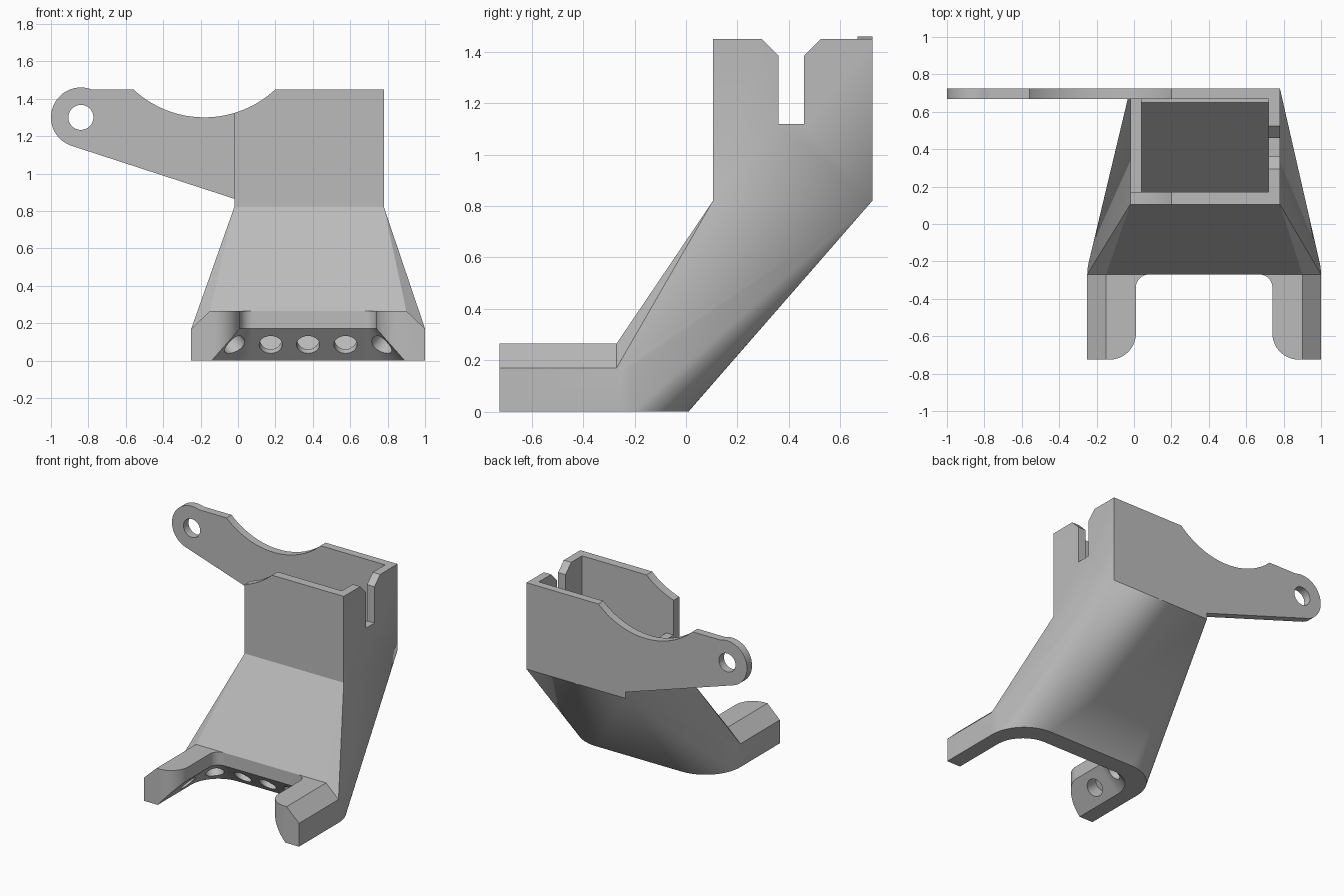
import bpy, bmesh, math
from mathutils import Vector

if "Cube" in bpy.data.objects:
    bpy.data.objects.remove(bpy.data.objects["Cube"])

grey = bpy.data.materials.new("plain grey")
grey.use_nodes = True
grey.diffuse_color = (0.5, 0.5, 0.5, 1)
grey.node_tree.nodes["Principled BSDF"].inputs["Base Color"].default_value = (0.5, 0.5, 0.5, 1)

CX = 0.375          # centre line of the base
FRONT = -0.27       # front edge of the duct body


def finish(bm, name):
    bmesh.ops.recalc_face_normals(bm, faces=bm.faces)
    mesh = bpy.data.meshes.new(name)
    bm.to_mesh(mesh)
    bm.free()
    mesh.materials.append(grey)
    ob = bpy.data.objects.new(name, mesh)
    bpy.context.collection.objects.link(ob)
    return ob


def loft(name, rings):
    """Closed solid through matching rings of points."""
    bm = bmesh.new()
    rows = [[bm.verts.new(p) for p in ring] for ring in rings]
    n = len(rows[0])
    for a, b in zip(rows, rows[1:]):
        for i in range(n):
            j = (i + 1) % n
            bm.faces.new((a[i], a[j], b[j], b[i]))
    bm.faces.new(rows[0])
    bm.faces.new(rows[-1])
    return finish(bm, name)


def prism(name, pts, axis, lo, hi):
    """Extrude a 2D outline along one axis."""
    def place(p, t):
        q = list(p)
        q.insert(axis, t)
        return q
    return loft(name, [[place(p, t) for p in pts] for t in (lo, hi)])


def box(name, x, y, z):
    return prism(name, [(x[0], y[0]), (x[1], y[0]), (x[1], y[1]), (x[0], y[1])], 2, *z)


def hull(name, pts):
    bm = bmesh.new()
    for p in pts:
        bm.verts.new(p)
    res = bmesh.ops.convex_hull(bm, input=bm.verts)
    junk = {g for g in res["geom_interior"] + res["geom_unused"] if isinstance(g, bmesh.types.BMVert)}
    bmesh.ops.delete(bm, geom=list(junk), context="VERTS")
    bmesh.ops.dissolve_limit(bm, angle_limit=0.002, verts=bm.verts, edges=bm.edges)
    return finish(bm, name)


def arc(cx, cy, r, a0, a1, n=16):
    angles = [math.radians(a0 + (a1 - a0) * i / n) for i in range(n + 1)]
    return [(cx + r * math.cos(a), cy + r * math.sin(a)) for a in angles]


def rod(name, centre, direction, r, back, ahead):
    """Round rod around a point, pointing along a direction."""
    d = Vector(direction).normalized()
    turn = d.to_track_quat("Z", "Y")
    c = Vector(centre)
    return loft(name, [[c + turn @ Vector((x, y, t)) for x, y in arc(0, 0, r, 0, 348.75, 31)]
                       for t in (-back, ahead)])


def combine(target, other, op):
    mod = target.modifiers.new(op, "BOOLEAN")
    mod.operation, mod.solver, mod.object = op, "EXACT", other
    bpy.context.view_layer.objects.active = target
    bpy.ops.object.modifier_apply(modifier=mod.name)
    bpy.data.objects.remove(other)


def both(x):
    return (x, 2 * CX - x)


# Sloping duct body: rounded base flowing up to the box above
corner = arc(0.03, FRONT, 0.28, 180, 90, 24)
pts = [(m, y, z) for x, y in corner for m in both(x) for z in (0, 0.17)
       if z == 0 or y < -0.16]
pts += [(m, FRONT, 0.265) for m in both(-0.15)]
pts += [(x, y, 0.82) for x in (-0.02, 0.78) for y in (0.105, 0.725)]
bracket = hull("duct_bracket", pts)

# Base block with chamfered outer edges, later split into two arms
section = [(-0.25, 0), (1.0, 0), (1.0, 0.17), (0.9, 0.265), (-0.15, 0.265), (-0.25, 0.17)]
combine(bracket, prism("base", section, 1, -0.725, FRONT), "UNION")

# Square inlet box
combine(bracket, box("inlet", (-0.02, 0.78), (0.105, 0.725), (0.82, 1.45)), "UNION")

# Mounting ear at the back with a rounded end
ear = arc(-0.84, 1.30, 0.16, 70, 252, 32) + [(-0.02, 0.865), (-0.02, 1.45), (-0.76, 1.45)]
combine(bracket, prism("ear", ear, 1, 0.667, 0.725), "UNION")

# Gap between the arms, flaring outward below
rings = []
for z, d in ((-0.02, 0.168), (0.17, 0), (0.4, 0)):
    w, r, y = 0.365 + d, 0.07 + d, FRONT + d
    ring = [(CX - w, -1)] + arc(CX - w + r, y - r, r, 180, 90)
    ring += arc(CX + w - r, y - r, r, 90, 0) + [(CX + w, -1)]
    rings.append([(px, py, z) for px, py in ring])
combine(bracket, loft("gap", rings), "DIFFERENCE")

# Rounded inner tips of the arms
tip = arc(-0.13, -0.585, 0.14, 0, -90) + [(-0.13, -0.8), (0.05, -0.8), (0.05, -0.585)]
for side in (0, 1):
    outline = [(both(x)[side], y) for x, y in tip]
    combine(bracket, prism("tip", outline, 2, -0.1, 0.4), "DIFFERENCE")

# Hollow interior: inlet shaft and tapering channel
shaft = [(x, y) for x, y in ((0.04, 0.17), (0.72, 0.17), (0.72, 0.667), (0.04, 0.667))]
channel = [(x, y, 0.85) for x, y in shaft]
channel += [(m, y, z) for x, y, z in ((-0.1, -0.13, 0.06), (-0.1, -0.17, 0.2), (0.0, -0.03, 0.06))
            for m in both(x)]
combine(bracket, hull("channel", channel), "DIFFERENCE")
combine(bracket, prism("shaft", shaft, 2, 0.83, 1.6), "DIFFERENCE")

# Opening in the side wall beside the ear
combine(bracket, box("window", (-0.1, 0.06), (0.17, 0.667), (1.07, 1.6)), "DIFFERENCE")

# Wide scoop through the top edge
scoop = arc(-0.18, 1.856, 0.556, 0, 360 - 3.75, 95)
combine(bracket, prism("scoop", scoop, 1, -0.5, 1), "DIFFERENCE")

# Cable slot with a flared mouth
slot = [(0.36, 1.12), (0.46, 1.12), (0.46, 1.385), (0.525, 1.45), (0.525, 1.6),
        (0.295, 1.6), (0.295, 1.45), (0.36, 1.385)]
combine(bracket, prism("slot", slot, 0, 0.7, 0.9), "DIFFERENCE")

# Screw hole in the ear
combine(bracket, rod("screw_hole", (-0.84, 0.7, 1.30), (0, 1, 0), 0.067, 0.2, 0.2), "DIFFERENCE")

# Air nozzles: three in front, one in each corner, one in each arm
nozzles = [((x, -0.195, 0.085), (0, -0.75, -0.66), 0.14) for x in (0.175, CX, 0.575)]
for s in (-1, 1):
    nozzles.append(((CX + s * 0.397, -0.237, 0.085), (-s * 0.53, -0.53, -0.66), 0.12))
    nozzles.append(((CX + s * 0.44, -0.48, 0.085), (-s * 0.75, 0, -0.66), 0.1))
for centre, direction, depth in nozzles:
    combine(bracket, rod("nozzle", centre, direction, 0.062, depth, 0.1), "DIFFERENCE")

# Smooth curves, crisp edges
bpy.ops.object.select_all(action="DESELECT")
bracket.select_set(True)
bpy.context.view_layer.objects.active = bracket
bpy.ops.object.shade_smooth_by_angle(angle=math.radians(25))
